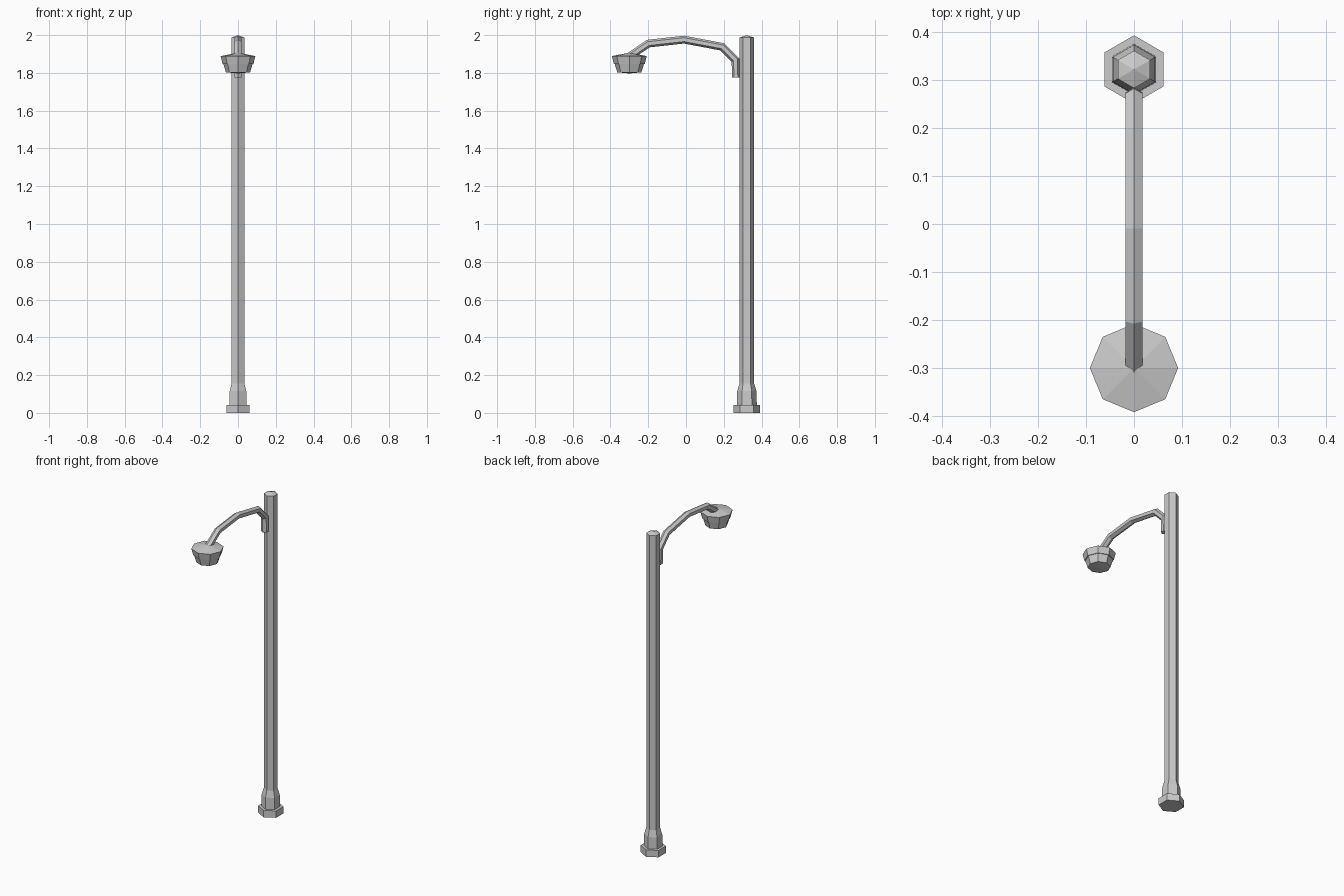
import bpy, bmesh
from math import sin, cos, pi
from mathutils import Vector

if "Cube" in bpy.data.objects:
    bpy.data.objects.remove(bpy.data.objects["Cube"])


def finish(name, bm):
    bmesh.ops.recalc_face_normals(bm, faces=bm.faces)
    me = bpy.data.meshes.new(name)
    bm.to_mesh(me)
    bm.free()
    ob = bpy.data.objects.new(name, me)
    bpy.context.collection.objects.link(ob)
    return ob


def bridge(bm, rings):
    for a, b in zip(rings, rings[1:]):
        n = len(a)
        for i in range(n):
            j = (i + 1) % n
            bm.faces.new((a[i], a[j], b[j], b[i]))


def lathe(name, y, sides, profile, bottom_z, top_z):
    """Stack of polygon rings (radius, z), closed by a fan at each end."""
    bm = bmesh.new()
    rings = []
    for r, z in profile:
        rings.append([bm.verts.new((r * sin(2 * pi * i / sides),
                                    y + r * cos(2 * pi * i / sides), z))
                      for i in range(sides)])
    bridge(bm, rings)
    for ring, z in ((rings[0], bottom_z), (rings[-1], top_z)):
        tip = bm.verts.new((0, y, z))
        for i in range(sides):
            bm.faces.new((ring[i], ring[(i + 1) % sides], tip))
    return finish(name, bm)


def sweep(name, path, radius, sides):
    """Polygon tube along a path in the YZ plane, mitred at the bends."""
    pts = [Vector((0, y, z)) for y, z in path]
    across = Vector((1, 0, 0))
    bm = bmesh.new()
    rings = []
    for k, p in enumerate(pts):
        before = (p - pts[k - 1]).normalized() if k else (pts[1] - p).normalized()
        after = (pts[k + 1] - p).normalized() if k < len(pts) - 1 else before
        t = (before + after).normalized()
        up = across.cross(t) / t.dot(before)
        rings.append([bm.verts.new(p + radius * (across * sin(2 * pi * i / sides)
                                                 + up * cos(2 * pi * i / sides)))
                      for i in range(sides)])
    bridge(bm, rings)
    bm.faces.new(rings[0])
    bm.faces.new(rings[-1])
    return finish(name, bm)


# Hexagonal pole with stepped foot
lathe("pole", 0.322, 6,
      [(0.071, 0), (0.071, 0.043), (0.053, 0.043), (0.051, 0.115),
       (0.039, 0.155), (0.039, 1.987)], 0, 2.0)

# Curved arm
sweep("arm", [(-0.31, 1.88), (-0.20, 1.955), (-0.01, 1.976), (0.192, 1.938),
              (0.262, 1.868), (0.264, 1.776)], 0.0205, 6)

# Octagonal lamp head: cap and tapered glass below
lathe("lamp_cap", -0.30, 8,
      [(0.082, 1.848), (0.092, 1.889)], 1.848, 1.907)
lathe("lamp_glass", -0.30, 8,
      [(0.064, 1.803), (0.078, 1.849)], 1.797, 1.849)
